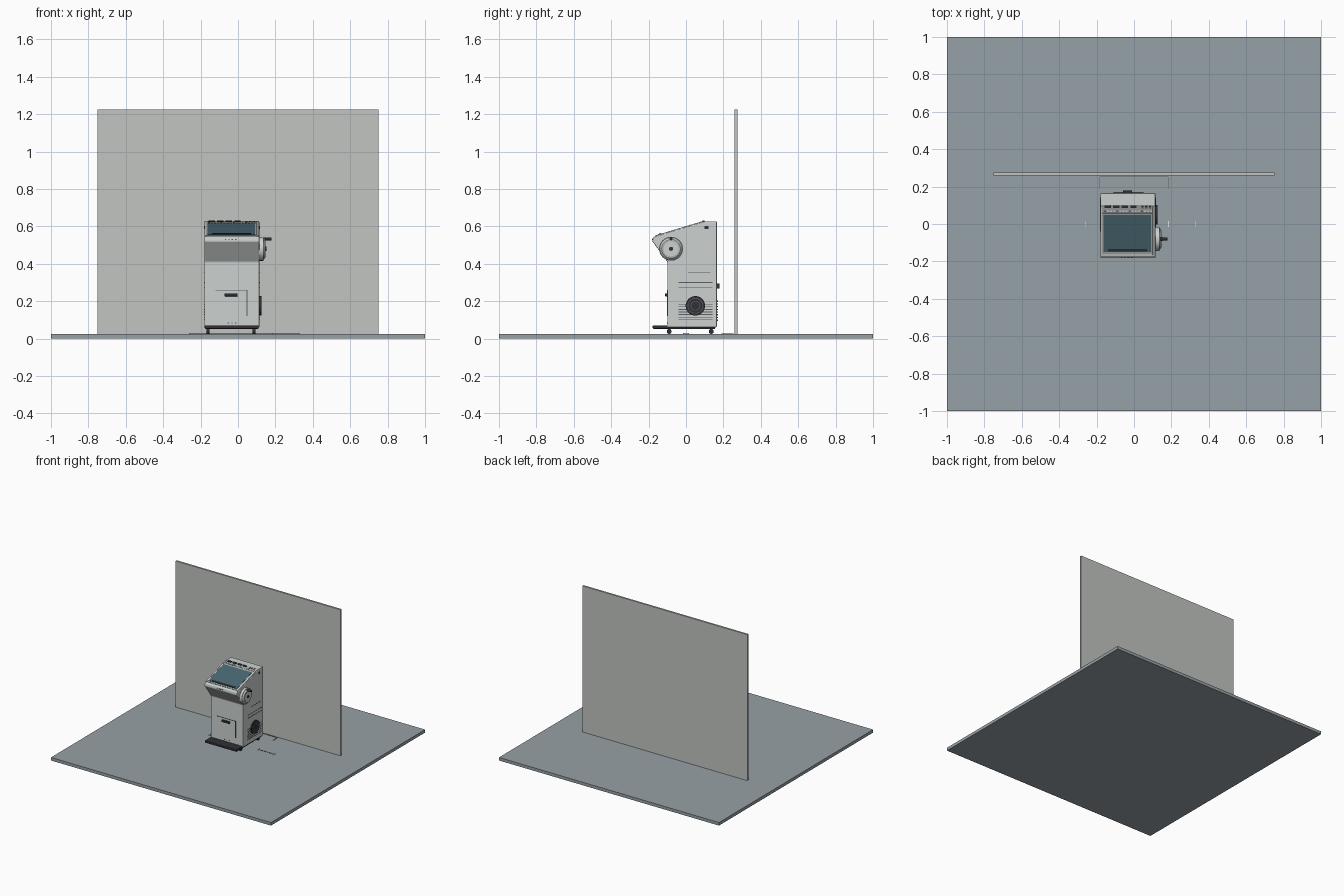
import bpy, bmesh, math
from mathutils import Matrix, Vector

if "Cube" in bpy.data.objects:
    bpy.data.objects.remove(bpy.data.objects["Cube"])


def material(name, rgb):
    m = bpy.data.materials.new(name)
    m.use_nodes = True
    lin = [c / 12.92 if c <= 0.04 else ((c + 0.055) / 1.055) ** 2.4 for c in rgb]
    m.diffuse_color = (*lin, 1)
    m.node_tree.nodes["Principled BSDF"].inputs["Base Color"].default_value = (*lin, 1)
    return m


FLOOR = material("slate floor", (0.59, 0.63, 0.65))
WALL = material("pale wall", (0.76, 0.77, 0.76))
BODY = material("light grey casing", (0.80, 0.82, 0.81))
PANEL = material("mid grey panel", (0.66, 0.68, 0.68))
GROOVE = material("seam grey", (0.36, 0.37, 0.38))
DARK = material("charcoal", (0.19, 0.19, 0.21))
GLASS = material("teal glass", (0.28, 0.40, 0.44))
WHITE = material("off white", (0.88, 0.89, 0.88))


def finish(bm, name, mat, bevel=0.0, smooth=False):
    bmesh.ops.recalc_face_normals(bm, faces=bm.faces[:])
    mesh = bpy.data.meshes.new(name)
    bm.to_mesh(mesh)
    bm.free()
    mesh.materials.append(mat)
    ob = bpy.data.objects.new(name, mesh)
    bpy.context.collection.objects.link(ob)
    if bevel:
        mod = ob.modifiers.new("bevel", "BEVEL")
        mod.width, mod.segments = bevel, 2
    if smooth:
        bpy.ops.object.select_all(action="DESELECT")
        ob.select_set(True)
        bpy.context.view_layer.objects.active = ob
        bpy.ops.object.shade_smooth_by_angle(angle=math.radians(35))
    return ob


def box(name, x, y, z, mat, bevel=0.0):
    """Box from (min, max) spans."""
    bm = bmesh.new()
    size = [s[1] - s[0] for s in (x, y, z)]
    mid = Vector([(s[0] + s[1]) / 2 for s in (x, y, z)])
    bmesh.ops.create_cube(bm, size=1, matrix=Matrix.Translation(mid) @ Matrix.Diagonal((*size, 1)))
    return finish(bm, name, mat, bevel)


def disc(name, x, y, z, r, mat, r2=None, sides=32):
    """Cylinder along x, from span x, centred on y, z."""
    bm = bmesh.new()
    mat4 = Matrix.Translation(((x[0] + x[1]) / 2, y, z)) @ Matrix.Rotation(math.pi / 2, 4, "Y")
    bmesh.ops.create_cone(bm, cap_ends=True, segments=sides, radius1=r,
                          radius2=r if r2 is None else r2, depth=x[1] - x[0], matrix=mat4)
    return finish(bm, name, mat, smooth=True)


def extrude_profile(name, pts, x, mat, bevel):
    bm = bmesh.new()
    face = bm.faces.new([bm.verts.new((x[0], *p)) for p in pts])
    out = bmesh.ops.extrude_face_region(bm, geom=[face])
    verts = [v for v in out["geom"] if isinstance(v, bmesh.types.BMVert)]
    bmesh.ops.translate(bm, verts=verts, vec=(x[1] - x[0], 0, 0))
    return finish(bm, name, mat, bevel)


# Sloping console top runs from FRONT to REAR
FRONT, REAR = Vector((-0.177, 0.542)), Vector((0.10, 0.626))
TILT = math.atan2(REAR.y - FRONT.y, REAR.x - FRONT.x)


def on_slope(name, x, y, h, mat, bevel=0.0):
    """Plate lying on the slope; y is its span as seen from above, h its height span."""
    ob = box(name, x, [(v - FRONT.x) / math.cos(TILT) for v in y], h, mat, bevel)
    ob.matrix_world = Matrix.Translation((0, *FRONT)) @ Matrix.Rotation(TILT, 4, "X")
    return ob


# Room
box("floor", (-1, 1), (-1, 1), (0, 0.025), FLOOR)
box("back_wall", (-0.75, 0.75), (0.26, 0.275), (0.025, 1.225), WALL)

# Cabinet
profile = [(-0.10, 0.06), (0.165, 0.06), (0.165, 0.626), REAR, FRONT,
           (-0.18, 0.52), (-0.10, 0.41)]
extrude_profile("cabinet", profile, (-0.18, 0.115), BODY, 0.005)
box("base_skirt", (-0.17, 0.105), (-0.09, 0.155), (0.05, 0.062), DARK)
box("foot_step", (-0.178, 0.11), (-0.178, -0.09), (0.052, 0.07), DARK, 0.004)
for x in (-0.16, 0.085):
    for y in (-0.09, 0.135):
        disc("caster", (x - 0.008, x + 0.008), y, 0.038, 0.013, DARK, sides=16)
        box("caster_stem", (x - 0.006, x + 0.006), (y - 0.006, y + 0.006), (0.038, 0.056), PANEL)

# Screen and console
on_slope("screen_frame", (-0.172, 0.105), (-0.16, 0.058), (-0.004, 0.003), PANEL)
on_slope("screen", (-0.163, 0.092), (-0.148, 0.05), (0, 0.005), GLASS)
on_slope("screen_slot", (-0.14, 0.07), (-0.145, -0.132), (0, 0.008), DARK)
for x in ((-0.18, -0.169), (0.1, 0.112)):
    on_slope("side_rim", x, (-0.165, 0.095), (-0.004, 0.005), BODY, 0.002)
on_slope("button_panel", (-0.172, 0.105), (0.059, 0.102), (-0.004, 0.002), PANEL)
for i in range(4):
    x = -0.158 + i * 0.046
    on_slope("display_button", (x, x + 0.034), (0.086, 0.1), (0, 0.007), DARK, 0.001)
for i in range(16):
    x = -0.16 + i * 0.0165
    on_slope("small_key", (x, x + 0.009), (0.066, 0.074), (0, 0.005), WHITE if i % 4 else GROOVE)
for i in range(3):
    x = 0.04 + i * 0.02
    on_slope("side_key", (x, x + 0.012), (0.084, 0.096), (0, 0.005), GROOVE)
for i in range(4):
    x = -0.07 + i * 0.018
    box("lip_light", (x, x + 0.007), (-0.182, -0.178), (0.527, 0.532), GROOVE)

# Front door and pull
box("door_seam_top", (-0.12, 0.05), (-0.102, -0.099), (0.256, 0.26), GROOVE)
box("door_seam_side", (0.046, 0.05), (-0.102, -0.099), (0.12, 0.26), GROOVE)
box("door_pull", (-0.072, -0.002), (-0.112, -0.099), (0.226, 0.242), DARK, 0.002)
for i in range(3):
    x = -0.055 + i * 0.02
    box("front_marker", (x, x + 0.006), (-0.102, -0.099), (0.08, 0.085), GROOVE)

# Hand wheel with crank
HY, HZ = -0.08, 0.48
disc("wheel_drum", (0.112, 0.135), HY, HZ, 0.064, BODY)
disc("wheel_face", (0.135, 0.145), HY, HZ, 0.06, BODY, 0.05)
disc("wheel_ring", (0.14, 0.1462), HY, HZ, 0.046, PANEL)
disc("wheel_inset", (0.14, 0.147), HY, HZ, 0.041, BODY)
disc("wheel_hub", (0.14, 0.152), HY, HZ, 0.011, DARK, sides=20)
disc("crank_knob", (0.14, 0.18), HY, HZ + 0.053, 0.008, DARK, sides=16)

# Flank details
for side in (0.115, -0.18):
    span = (side - 0.0015, side + 0.0015)
    for z in (0.275, 0.3):
        box("side_groove", span, (-0.04, 0.142), (z - 0.002, z + 0.002), GROOVE)
    box("side_ledge", span, (0.01, 0.13), (0.352, 0.357), GROOVE)
    for i in range(7):
        z = 0.1 + i * 0.014
        box("side_vent", span, (-0.04, 0.142), (z - 0.002, z + 0.002), GROOVE)
    box("side_socket", (side - 0.003, side + 0.003), (0.1, 0.119), (0.585, 0.603), DARK)
disc("fan_housing", (0.11, 0.125), 0.05, 0.175, 0.052, DARK)
for r in (0.042, 0.026):
    disc("fan_grille", (0.12, 0.1255 + (0.05 - r) / 50), 0.05, 0.175, r, GROOVE)
    disc("fan_grille_gap", (0.12, 0.1258 + (0.05 - r) / 50), 0.05, 0.175, r - 0.004, DARK)

# Back details
for i in range(8):
    z = 0.095 + i * 0.0145
    box("back_fin", (-0.11, 0.05), (0.163, 0.172), (z, z + 0.006), GROOVE)
box("power_socket", (-0.06, -0.01), (0.163, 0.18), (0.268, 0.295), DARK, 0.002)
box("back_panel_seam", (-0.15, 0.085), (0.163, 0.167), (0.35, 0.354), GROOVE)

# Floor clearance marks
for x in (-0.26, 0.185, 0.33):
    box("clearance_tick", (x - 0.002, x + 0.002), (-0.015, 0.015), (0.025, 0.029), WHITE)
box("clearance_line_left", (-0.26, -0.185), (-0.001, 0.001), (0.025, 0.027), GROOVE)
box("clearance_line_right", (0.185, 0.33), (-0.001, 0.001), (0.025, 0.027), GROOVE)
for x in (-0.183, 0.183):
    box("rear_mark", (x - 0.002, x + 0.002), (0.19, 0.25), (0.025, 0.028), GROOVE)
box("rear_line", (-0.183, 0.183), (0.25, 0.253), (0.025, 0.028), GROOVE)
